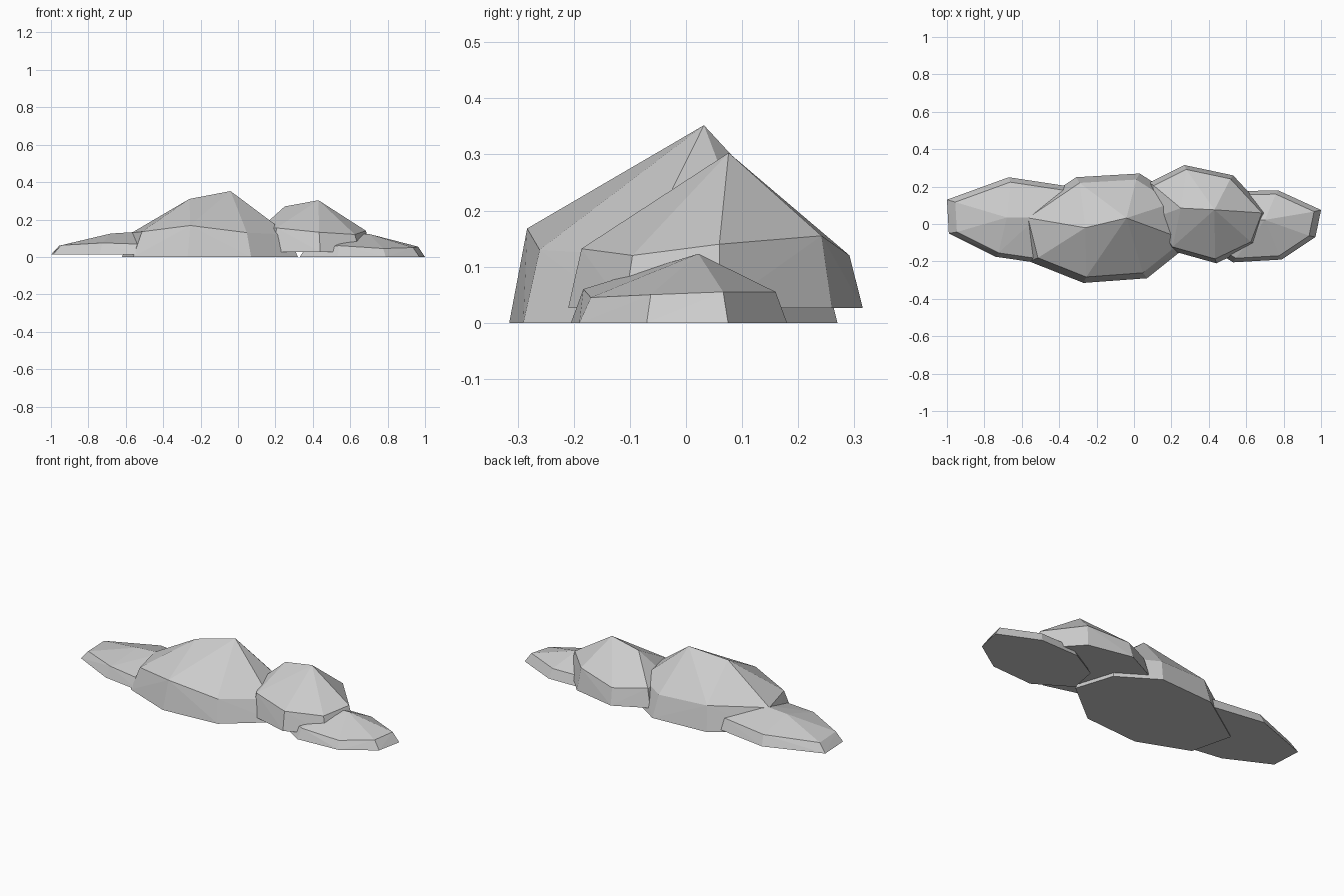
import bpy, bmesh


def puff(name, z0, outline, heights, inset, peaks):
    """Flat-bottomed faceted lump: eight-sided base, inset shoulder ring, ridge of two peaks."""
    cx = sum(p[0] for p in outline) / len(outline)
    cy = sum(p[1] for p in outline) / len(outline)
    bm = bmesh.new()
    for (x, y), h in zip(outline, heights):
        bm.verts.new((x, y, z0))
        bm.verts.new((cx + (x - cx) * inset, cy + (y - cy) * inset, h))
    for p in peaks:
        bm.verts.new(p)
    res = bmesh.ops.convex_hull(bm, input=bm.verts[:])
    loose = [v for v in bm.verts if not v.link_faces]
    bmesh.ops.delete(bm, geom=loose, context='VERTS')
    # merge flat regions such as the underside
    bmesh.ops.dissolve_limit(bm, angle_limit=0.01, verts=bm.verts[:], edges=bm.edges[:])
    bmesh.ops.recalc_face_normals(bm, faces=bm.faces[:])
    mesh = bpy.data.meshes.new(name)
    bm.to_mesh(mesh)
    bm.free()
    obj = bpy.data.objects.new(name, mesh)
    bpy.context.collection.objects.link(obj)
    return obj


# Large central lump
puff("main_puff", 0.0,
     [(0.32, -0.09), (0.25, 0.13), (0.03, 0.27), (-0.31, 0.25),
      (-0.62, 0.04), (-0.56, -0.20), (-0.27, -0.315), (0.07, -0.29)],
     [0.12, 0.14, 0.13, 0.14, 0.13, 0.135, 0.168, 0.13], 0.89,
     [(-0.04, 0.032, 0.352), (-0.26, -0.02, 0.31)])

# Second lump, slightly raised
puff("right_puff", 0.026,
     [(0.715, 0.06), (0.65, -0.11), (0.44, -0.21), (0.19, -0.14),
      (0.08, 0.03), (0.08, 0.22), (0.27, 0.315), (0.53, 0.26)],
     [0.14, 0.12, 0.132, 0.155, 0.14, 0.13, 0.12, 0.155], 0.91,
     [(0.43, 0.076, 0.303), (0.25, 0.085, 0.27)])

# Low lump at the right end
puff("right_end_puff", 0.0,
     [(1.0, 0.075), (0.97, -0.07), (0.79, -0.19), (0.53, -0.205),
      (0.33, -0.08), (0.36, 0.08), (0.53, 0.175), (0.77, 0.18)],
     [0.055, 0.05, 0.045, 0.06, 0.055, 0.05, 0.055, 0.055], 0.89,
     [(0.70, 0.022, 0.123), (0.54, 0.02, 0.12)])

# Low lump at the left end
puff("left_end_puff", 0.012,
     [(-1.0, 0.13), (-0.99, -0.05), (-0.74, -0.175), (-0.50, -0.21),
      (-0.29, -0.10), (-0.25, 0.06), (-0.34, 0.20), (-0.67, 0.25)],
     [0.06, 0.062, 0.075, 0.068, 0.07, 0.07, 0.075, 0.07], 0.89,
     [(-0.68, 0.035, 0.125), (-0.52, 0.035, 0.135)])
